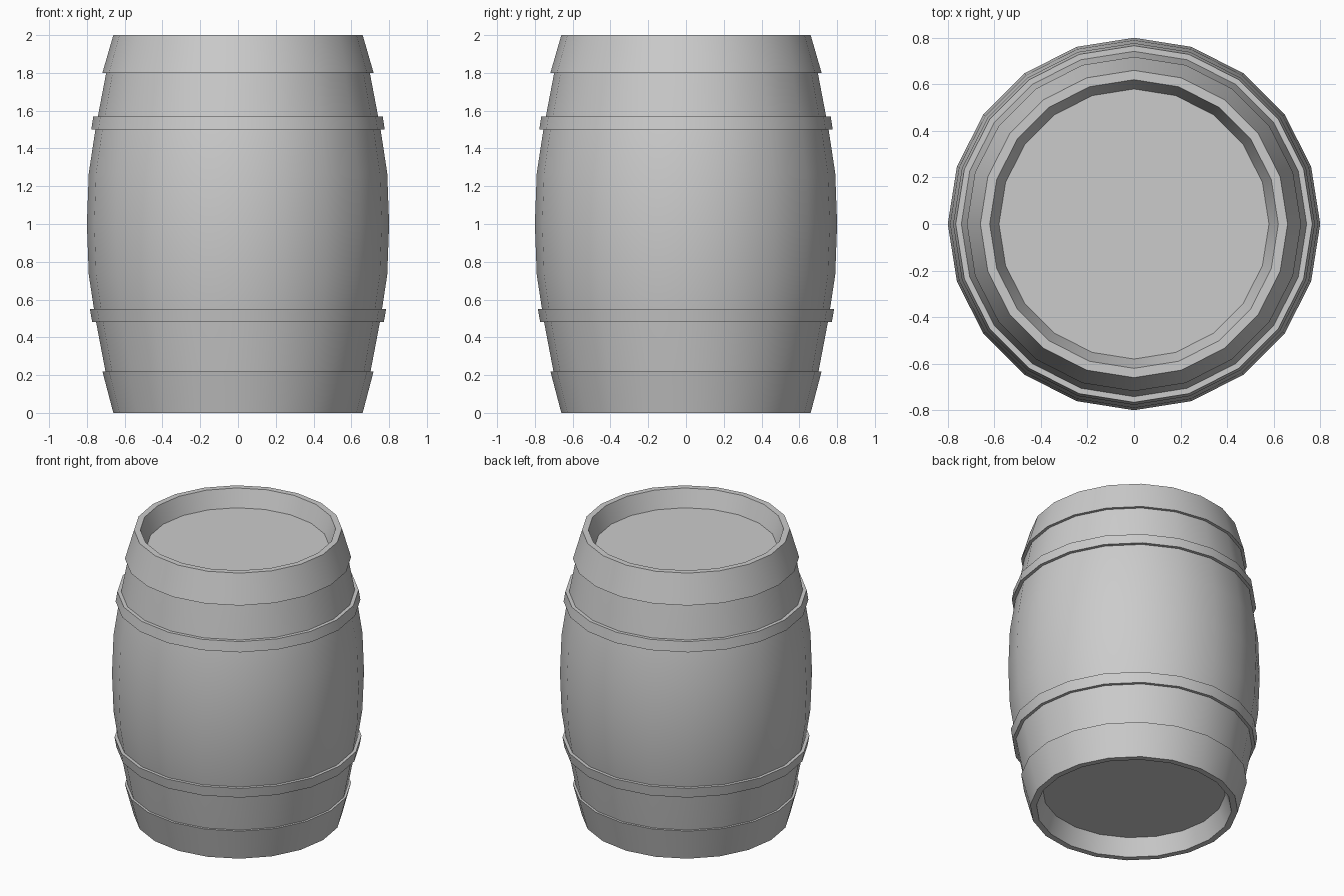
import bpy, bmesh, math

if "Cube" in bpy.data.objects:
    bpy.data.objects.remove(bpy.data.objects["Cube"])

SIDES = 20


def lathe(name, profile, closed=False):
    """Spin an (r, z) profile round z; r = 0 never used, open ends get capped."""
    bm = bmesh.new()
    rings = []
    for r, z in profile:
        rings.append([bm.verts.new((r * math.cos(2 * math.pi * i / SIDES),
                                    r * math.sin(2 * math.pi * i / SIDES), z))
                      for i in range(SIDES)])
    pairs = list(zip(rings, rings[1:]))
    if closed:
        pairs.append((rings[-1], rings[0]))
    else:
        bm.faces.new(rings[0])
        bm.faces.new(rings[-1])
    for a, b in pairs:
        for i in range(SIDES):
            j = (i + 1) % SIDES
            bm.faces.new((a[i], a[j], b[j], b[i]))
    bmesh.ops.recalc_face_normals(bm, faces=bm.faces)
    mesh = bpy.data.meshes.new(name)
    bm.to_mesh(mesh)
    bm.free()
    ob = bpy.data.objects.new(name, mesh)
    bpy.context.collection.objects.link(ob)
    bpy.ops.object.select_all(action='DESELECT')
    ob.select_set(True)
    bpy.context.view_layer.objects.active = ob
    bpy.ops.object.shade_smooth_by_angle(angle=math.radians(30))
    return ob


def flip(profile):
    return [(r, 2 - z) for r, z in profile]


# Bulging staves with recessed lids at both ends
lower = [(0.58, 0.12), (0.62, 0.0), (0.66, 0.0), (0.755, 0.5), (0.79, 0.73)]
lathe("barrel_body", lower + [(0.80, 1.0)] + flip(lower)[::-1])

# Wide tapered hoops at the ends
lathe("bottom_end_hoop", [(0.66, 0.0), (0.718, 0.22), (0.695, 0.22)], True)
lathe("top_end_hoop", [(0.66, 2.0), (0.718, 1.8), (0.69, 1.8)], True)

# Narrow middle hoops
lathe("lower_hoop", [(0.745, 0.48), (0.772, 0.48), (0.784, 0.55), (0.757, 0.55)], True)
lathe("upper_hoop", [(0.735, 1.57), (0.766, 1.57), (0.777, 1.5), (0.75, 1.5)], True)
